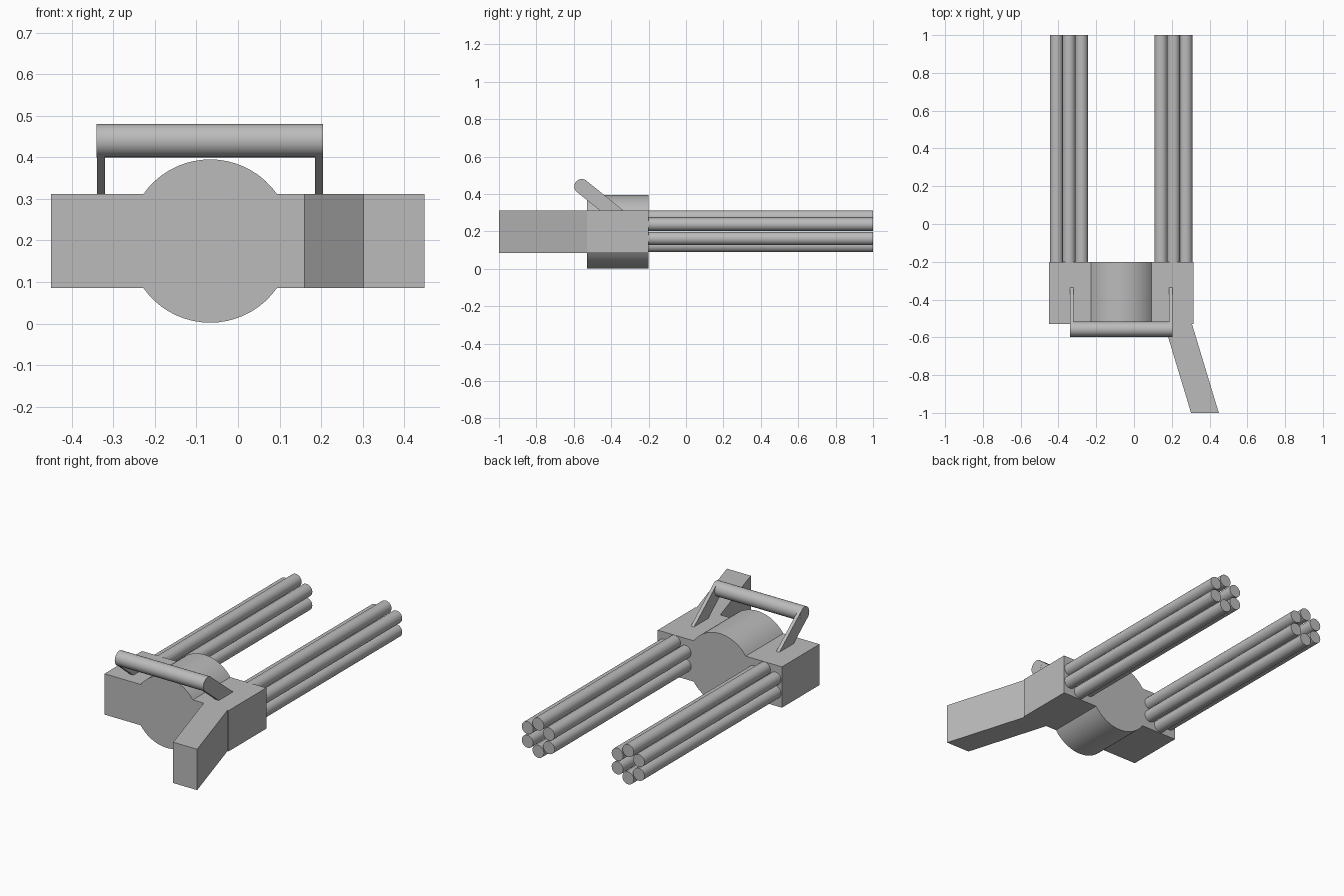
import bpy, bmesh, math
from mathutils import Vector

if "Cube" in bpy.data.objects:
    bpy.data.objects.remove(bpy.data.objects["Cube"])

grey = bpy.data.materials.new("plain grey")
grey.diffuse_color = (0.5, 0.5, 0.5, 1)
grey.use_nodes = True
grey.node_tree.nodes["Principled BSDF"].inputs["Base Color"].default_value = grey.diffuse_color


def prism(name, outline, offset, smooth=False):
    """Extrude a planar outline of 3D points along an offset."""
    bm = bmesh.new()
    face = bm.faces.new([bm.verts.new(p) for p in outline])
    new = bmesh.ops.extrude_face_region(bm, geom=[face])["geom"]
    bmesh.ops.translate(bm, vec=Vector(offset),
                        verts=[v for v in new if isinstance(v, bmesh.types.BMVert)])
    bmesh.ops.recalc_face_normals(bm, faces=bm.faces[:])
    me = bpy.data.meshes.new(name)
    bm.to_mesh(me)
    bm.free()
    me.materials.append(grey)
    ob = bpy.data.objects.new(name, me)
    bpy.context.collection.objects.link(ob)
    if smooth:
        bpy.ops.object.select_all(action='DESELECT')
        ob.select_set(True)
        bpy.context.view_layer.objects.active = ob
        bpy.ops.object.shade_smooth_by_angle(angle=math.radians(30))
    return ob


def arc(cu, cv, r, a0, a1, n):
    return [(cu + r * math.cos(a0 + (a1 - a0) * i / n),
             cv + r * math.sin(a0 + (a1 - a0) * i / n)) for i in range(n + 1)]


def circle(cu, cv, r, n):
    return arc(cu, cv, r, 0, math.tau, n)[:-1]


Z0, Z1, ZC = 0.085, 0.312, 0.1985
FRONT, BACK, TIP = -0.53, -0.2, 1.0

# Body: block with a round drum swelling out above and below
R, CX = 0.1965, -0.067
a = math.asin((Z1 - ZC) / R)
body = ([(-0.45, Z1), (-0.45, Z0)]
        + arc(CX, ZC, R, math.pi + a, math.tau - a, 18)
        + [(0.314, Z0), (0.314, Z1)]
        + arc(CX, ZC, R, a, math.pi - a, 18))
prism("body", [(x, FRONT, z) for x, z in body], (0, BACK - FRONT, 0), True)

# Angled stock
prism("stock", [(0.16, FRONT, Z0), (0.307, FRONT, Z0), (0.449, -1, Z0), (0.302, -1, Z0)],
      (0, 0, Z1 - Z0))

# Two clusters of six barrels
for side, bx in (("left", -0.344), ("right", 0.209)):
    for i in range(6):
        t = math.pi / 2 + i * math.pi / 3
        ring = circle(bx + 0.076 * math.cos(t), 0.2 + 0.076 * math.sin(t), 0.035, 28)
        prism(f"{side}_barrel_{i + 1}", [(x, BACK, z) for x, z in ring],
              (0, TIP - BACK, 0), True)

# Carry handle: round bar on two slanted flat arms
HY, HZ, HR = -0.557, 0.44, 0.04
prism("handle_bar", [(-0.34, y, z) for y, z in circle(HY, HZ, HR, 36)], (0.545, 0, 0), True)
d = Vector((0.2, -0.161)).normalized()
n = Vector((-d.y, d.x)) * (HR - 0.0005)
top, foot = Vector((HY, HZ)), Vector((HY, HZ)) + d * 0.26
for side, x in (("left", -0.3395), ("right", 0.1855)):
    prism(f"{side}_handle_arm",
          [(x, p.x, p.y) for p in (top + n, foot + n, foot - n, top - n)], (0.019, 0, 0))
